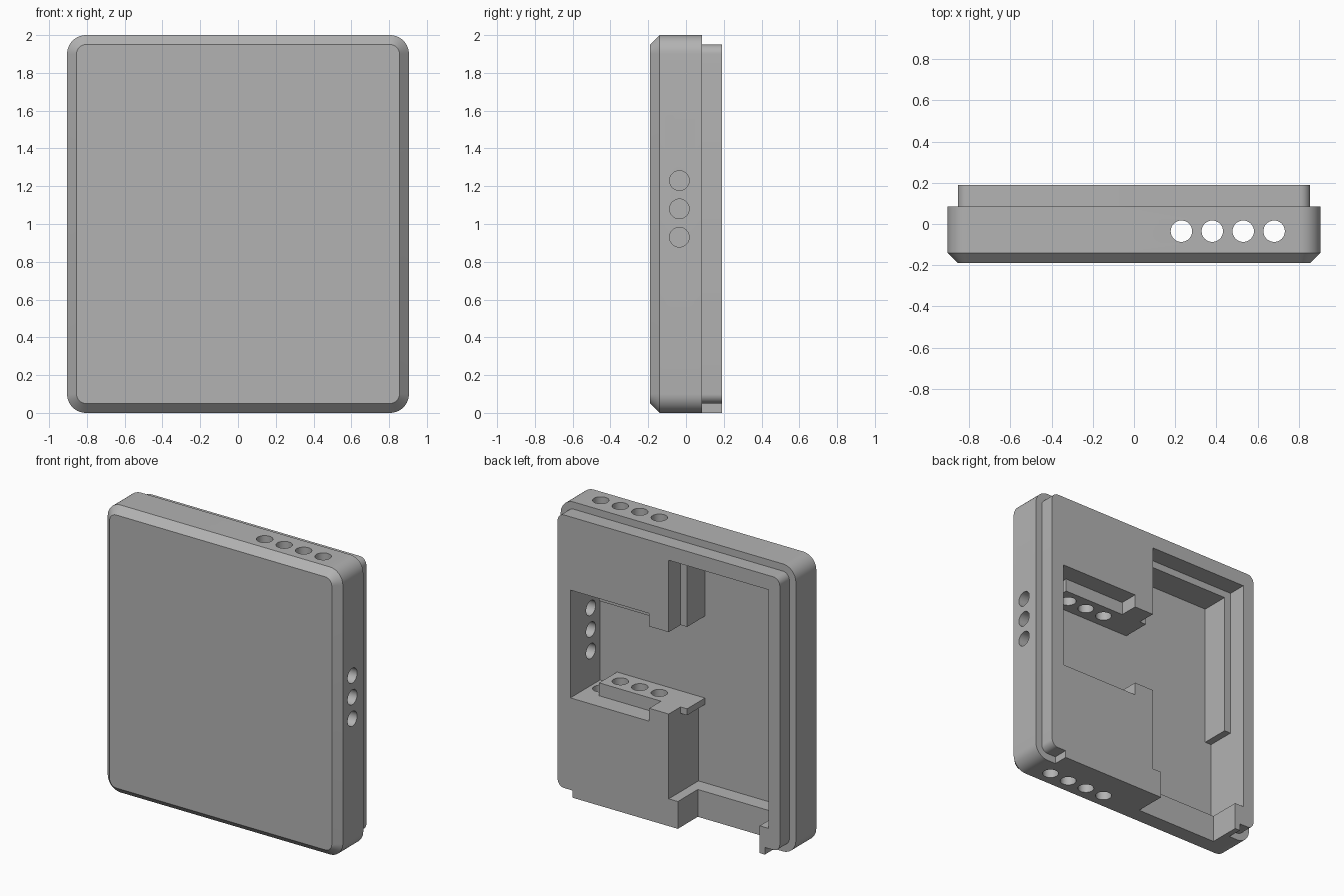
import bpy, bmesh
from math import sin, cos, pi, radians

if "Cube" in bpy.data.objects:
    bpy.data.objects.remove(bpy.data.objects["Cube"])

HALF_W, HEIGHT = 0.905, 2.0
FRONT, STEP, BACK = -0.19, 0.085, 0.19
FLOOR, LEDGE = -0.137, 0.06      # depth of the cavity and of its inner ledge
HOLE_Y, HOLE_R = -0.035, 0.052

grey = bpy.data.materials.new("plain grey")
grey.use_nodes = True
colour = (0.45, 0.45, 0.45, 1)
grey.diffuse_color = colour
grey.node_tree.nodes["Principled BSDF"].inputs["Base Color"].default_value = colour


def loft(name, loops):
    """Skin a row of equal loops and cap both ends."""
    bm = bmesh.new()
    rings = [[bm.verts.new(p) for p in loop] for loop in loops]
    n = len(rings[0])
    for a, b in zip(rings, rings[1:]):
        for i in range(n):
            j = (i + 1) % n
            bm.faces.new((a[i], a[j], b[j], b[i]))
    bm.faces.new(rings[0])
    bm.faces.new(rings[-1])
    bmesh.ops.recalc_face_normals(bm, faces=bm.faces)
    mesh = bpy.data.meshes.new(name)
    bm.to_mesh(mesh)
    bm.free()
    mesh.materials.append(grey)
    obj = bpy.data.objects.new(name, mesh)
    bpy.context.collection.objects.link(obj)
    return obj


def rounded(y, inset, r, steps=10):
    """Rounded rectangle in the plane at depth y."""
    w, h = HALF_W - inset - r, HEIGHT / 2 - inset - r
    corners = [(w, h), (-w, h), (-w, -h), (w, -h)]
    return [(cx + r * cos(t), y, HEIGHT / 2 + cz + r * sin(t))
            for k, (cx, cz) in enumerate(corners)
            for t in [(k + i / steps) * pi / 2 for i in range(steps + 1)]]


def prism(name, outline, y0, y1):
    return loft(name, [[(x, y, z) for x, z in outline] for y in (y0, y1)])


def block(name, x0, x1, y0, y1, z0, z1):
    return prism(name, [(x0, z0), (x1, z0), (x1, z1), (x0, z1)], y0, y1)


def drill(name, start, end, axis):
    """Round cutter along x (axis 0) or z (axis 2) at the hole depth."""
    ring = [(HOLE_R * cos(i * pi / 16), HOLE_R * sin(i * pi / 16)) for i in range(32)]
    if axis == 0:
        return loft(name, [[(x, HOLE_Y + a, start[1] + b) for a, b in ring]
                           for x in (start[0], end)])
    return loft(name, [[(start[0] + a, HOLE_Y + b, z) for a, b in ring]
                       for z in (start[1], end)])


def combine(target, tool, operation):
    mod = target.modifiers.new(tool.name, "BOOLEAN")
    mod.operation, mod.object, mod.solver = operation, tool, "EXACT"
    bpy.context.view_layer.objects.active = target
    bpy.ops.object.modifier_apply(modifier=mod.name)
    bpy.data.objects.remove(tool)


# Case with chamfered front, plain sides and a stepped lip at the back
case = loft("case", [rounded(FRONT, 0.05, 0.05), rounded(FRONT + 0.05, 0, 0.1),
                     rounded(STEP, 0, 0.1), rounded(STEP, 0.05, 0.05),
                     rounded(BACK, 0.05, 0.05)])

# Foot that fills the lip step along the bottom
combine(case, block("foot", -0.74, 0.74, 0.0, BACK, 0, 0.12), "UNION")

# Wide back opening down to the ledge
opening = [(-0.77, 0.19), (0, 0.19), (0, 0.78), (0.15, 0.78), (0.15, 0.69),
           (0.757, 0.69), (0.757, 1.44), (0.15, 1.44), (0.15, 1.35), (0, 1.35),
           (0, 1.85), (-0.77, 1.85)]
combine(case, prism("opening", opening, LEDGE, 0.3), "DIFFERENCE")

# Narrower cavity below the ledge, leaving the ribs standing
cavity = [(-0.77, 0.19), (0, 0.19), (0, 0.735), (-0.05, 0.735), (-0.05, 0.78),
          (0.627, 0.78), (0.627, 0.69), (0.757, 0.69), (0.757, 1.44), (0.627, 1.44),
          (0.627, 1.35), (-0.05, 1.35), (-0.05, 1.8), (-0.72, 1.8), (-0.72, 0.8),
          (-0.77, 0.8)]
combine(case, prism("cavity", cavity, FLOOR, 0.3), "DIFFERENCE")

# Slot through the bottom edge
combine(case, block("bottom_slot", -0.70, -0.07, -0.03, 0.3, -0.1, 0.25), "DIFFERENCE")

# Round holes from top to bottom, and through the side wall
for i in range(4):
    combine(case, drill("long_hole", (0.23 + 0.15 * i, -0.1), HEIGHT + 0.1, 2), "DIFFERENCE")
for i in range(3):
    combine(case, drill("side_hole", (0.7, 0.93 + 0.15 * i), 1.0, 0), "DIFFERENCE")

# Smooth the round corners and holes, keep the edges sharp
bpy.ops.object.select_all(action="DESELECT")
case.select_set(True)
bpy.context.view_layer.objects.active = case
bpy.ops.object.shade_smooth_by_angle(angle=radians(30))
